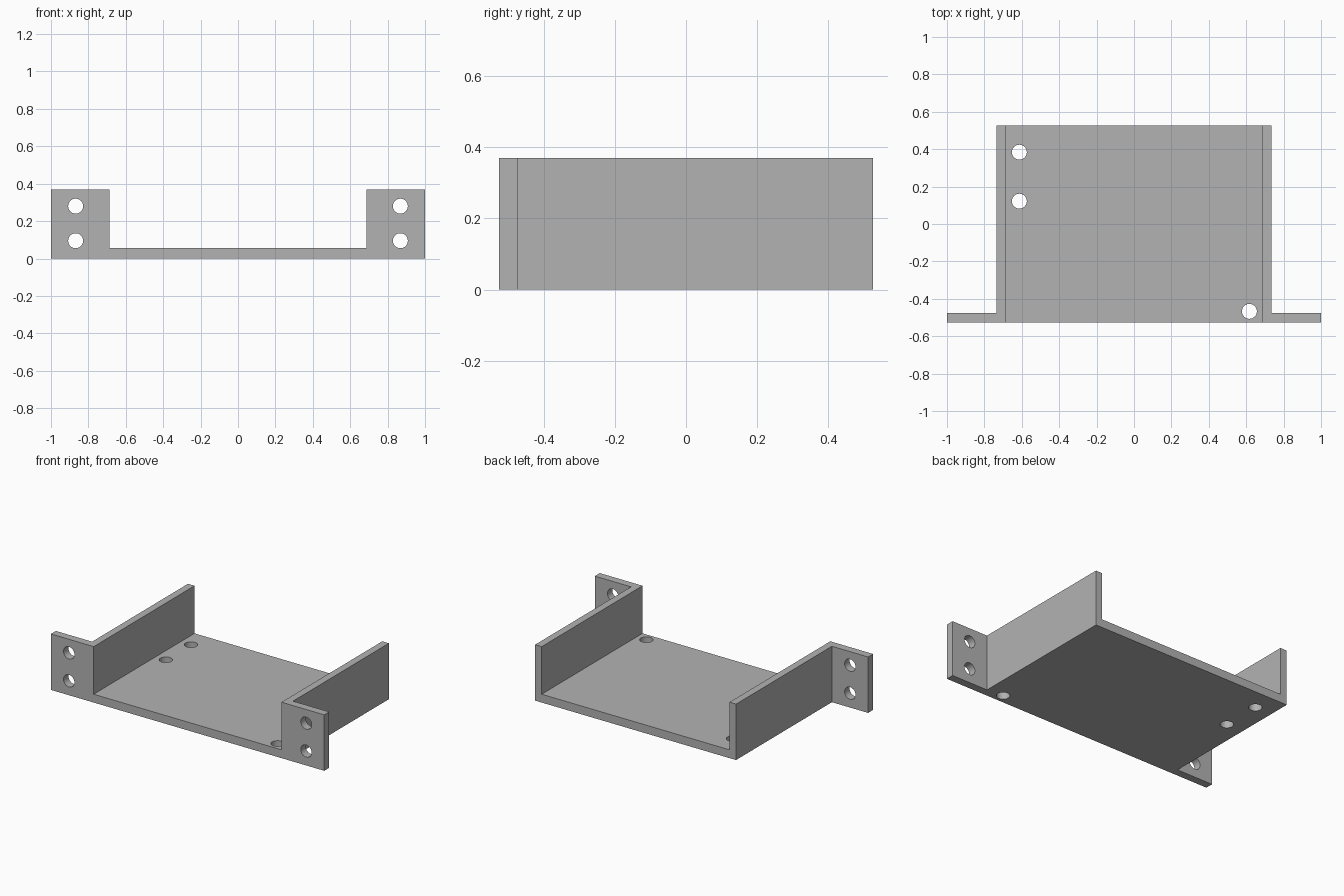
import bpy
import bmesh
from mathutils import Matrix, Vector

cube = bpy.data.objects.get("Cube")
if cube:
    bpy.data.objects.remove(cube, do_unlink=True)

FRONT, FLANGE_BACK, BACK = -0.527, -0.475, 0.527
OUTER, INNER, TIP = 0.735, 0.687, 1.0
FLOOR, TOP = 0.055, 0.37
HOLE = 0.04

grey = bpy.data.materials.new("plain grey")
grey.use_nodes = True
colour = (0.45, 0.45, 0.45, 1)
grey.diffuse_color = colour
grey.node_tree.nodes["Principled BSDF"].inputs["Base Color"].default_value = colour


def make_object(name, bm):
    bmesh.ops.recalc_face_normals(bm, faces=bm.faces)
    mesh = bpy.data.meshes.new(name)
    bm.to_mesh(mesh)
    bm.free()
    mesh.materials.append(grey)
    obj = bpy.data.objects.new(name, mesh)
    bpy.context.collection.objects.link(obj)
    return obj


# U-shaped tray, extruded in two steps so the front strip can grow flanges
half = [(OUTER, 0), (OUTER, TOP), (INNER, TOP), (INNER, FLOOR)]
profile = half + [(-x, z) for x, z in reversed(half)]
bm = bmesh.new()
cap = bm.faces.new([bm.verts.new((x, FRONT, z)) for x, z in profile])
for i, depth in enumerate((FLANGE_BACK - FRONT, BACK - FLANGE_BACK)):
    if i == 0:
        grown = bmesh.ops.extrude_face_region(bm, geom=[cap], use_keep_orig=True)
    else:
        grown = bmesh.ops.extrude_face_region(bm, geom=[cap])
    cap = next(g for g in grown["geom"] if isinstance(g, bmesh.types.BMFace))
    verts = [g for g in grown["geom"] if isinstance(g, bmesh.types.BMVert)]
    bmesh.ops.translate(bm, verts=verts, vec=(0, depth, 0))

# Side flanges
bmesh.ops.recalc_face_normals(bm, faces=bm.faces)
sides = [f for f in bm.faces
         if abs(f.normal.x) > 0.9
         and abs(f.calc_center_median().x) > OUTER - 0.01
         and f.calc_center_median().y < FLANGE_BACK]
for face in bmesh.ops.extrude_discrete_faces(bm, faces=sides)["faces"]:
    shift = TIP - OUTER if face.calc_center_median().x > 0 else OUTER - TIP
    bmesh.ops.translate(bm, verts=face.verts, vec=(shift, 0, 0))
bmesh.ops.dissolve_limit(bm, angle_limit=0.01, verts=bm.verts, edges=bm.edges)
bracket = make_object("mounting_bracket", bm)

# Screw hole cutters: flange holes run along y, floor holes along z
bm = bmesh.new()


def add_hole(centre, axis):
    turn = Vector((0, 0, 1)).rotation_difference(Vector(axis)).to_matrix().to_4x4()
    bmesh.ops.create_cone(bm, cap_ends=True, segments=32, radius1=HOLE,
                          radius2=HOLE, depth=0.16,
                          matrix=Matrix.Translation(centre) @ turn)


for side in (-1, 1):
    for z in (0.095, 0.28):
        add_hole((side * 0.868, -0.5, z), (0, 1, 0))
for x, y in ((-0.613, 0.384), (-0.613, 0.122), (0.617, -0.467)):
    add_hole((x, y, FLOOR / 2), (0, 0, 1))
cutter = make_object("hole_cutters", bm)
cutter.hide_render = True

# Cut the holes, then discard the cutters
cut = bracket.modifiers.new("holes", "BOOLEAN")
cut.operation = "DIFFERENCE"
cut.solver = "EXACT"
cut.object = cutter
bpy.ops.object.select_all(action="DESELECT")
bpy.context.view_layer.objects.active = bracket
bracket.select_set(True)
bpy.ops.object.modifier_apply(modifier=cut.name)
bpy.data.objects.remove(cutter, do_unlink=True)
bpy.ops.object.shade_smooth_by_angle(angle=0.6)
